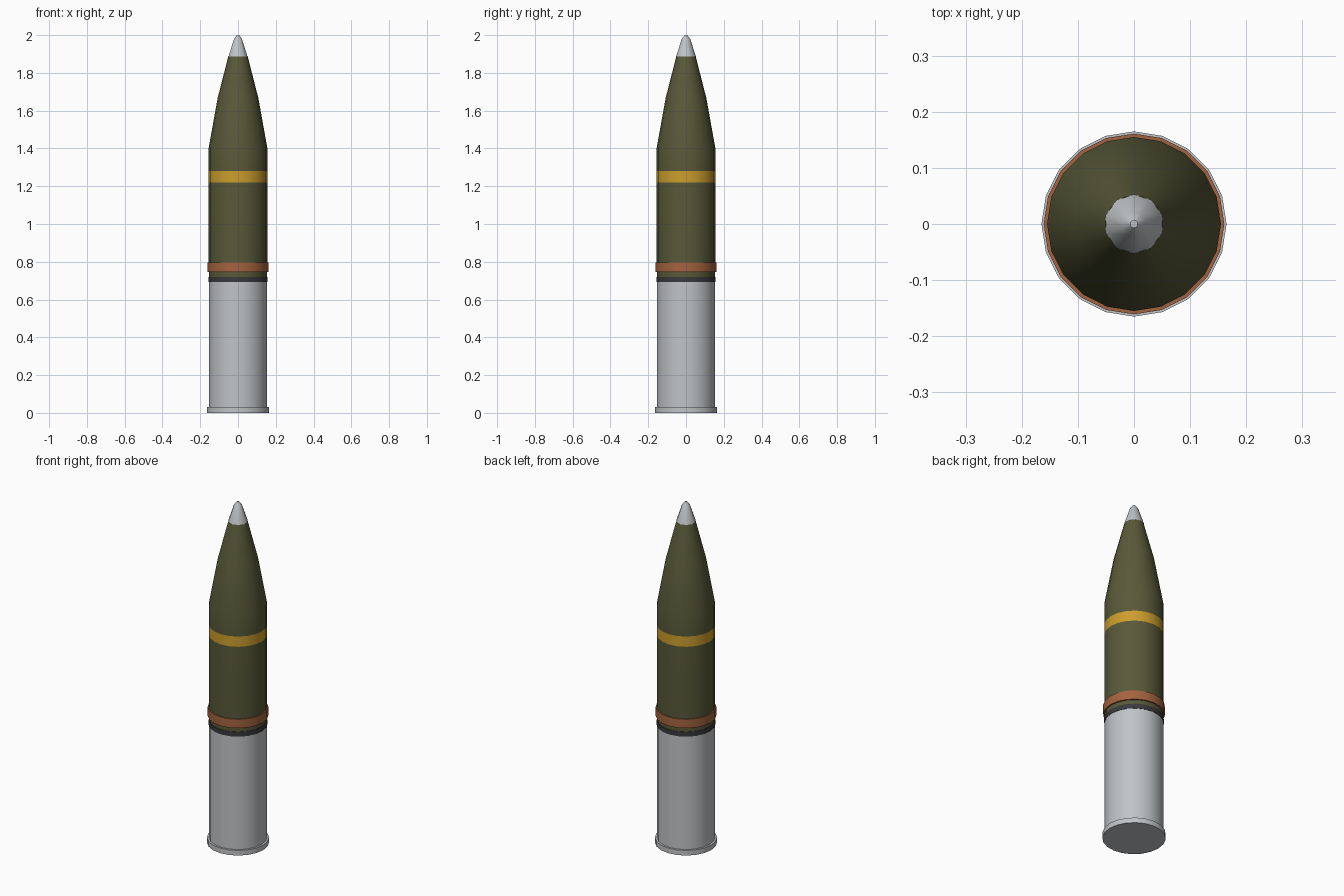
import bpy, bmesh, math

cube = bpy.data.objects.get("Cube")
if cube:
    bpy.data.objects.remove(cube, do_unlink=True)

SIDES = 20


def material(name, rgb):
    m = bpy.data.materials.new(name)
    m.use_nodes = True
    color = (*rgb, 1.0)
    m.diffuse_color = color
    m.node_tree.nodes["Principled BSDF"].inputs["Base Color"].default_value = color
    return m


steel = material("light_grey_steel", (0.53, 0.55, 0.57))
olive = material("olive_paint", (0.097, 0.1, 0.04))
yellow = material("yellow_paint", (0.6, 0.34, 0.026))
copper = material("copper", (0.37, 0.125, 0.05))
black = material("black_rubber", (0.042, 0.042, 0.047))


def lathe(name, profile, mats, sides=SIDES, stripe=None):
    """Capped lathe of (radius, height) points; stripe = heights using mats[1]."""
    bm = bmesh.new()
    rings = []
    for r, z in profile:
        angles = [math.tau * i / sides + math.pi / 2 for i in range(sides)]
        rings.append([bm.verts.new((r * math.cos(a), r * math.sin(a), z)) for a in angles])
    for low, high in zip(rings, rings[1:]):
        for i in range(sides):
            j = (i + 1) % sides
            bm.faces.new((low[i], low[j], high[j], high[i]))
    bm.faces.new(rings[0][::-1])
    bm.faces.new(rings[-1])
    if stripe:
        for f in bm.faces:
            if stripe[0] < f.calc_center_median().z < stripe[1]:
                f.material_index = 1
    bmesh.ops.recalc_face_normals(bm, faces=bm.faces)
    mesh = bpy.data.meshes.new(name)
    bm.to_mesh(mesh)
    bm.free()
    for m in mats:
        mesh.materials.append(m)
    obj = bpy.data.objects.new(name, mesh)
    bpy.context.collection.objects.link(obj)
    bpy.ops.object.select_all(action="DESELECT")
    obj.select_set(True)
    bpy.context.view_layer.objects.active = obj
    bpy.ops.object.shade_smooth_by_angle(angle=math.radians(40))
    return obj


# Cartridge case with its extractor rim
lathe("cartridge_case", [(0.165, 0), (0.165, 0.03), (0.154, 0.03), (0.154, 0.695)], [steel])

# Dark seal at the case mouth
lathe("mouth_seal", [(0.156, 0.693), (0.156, 0.72)], [black])

# Projectile body with a painted yellow stripe and tapering nose
lathe("projectile_body",
      [(0.153, 0.72), (0.153, 0.745), (0.155, 0.8), (0.155, 1.22), (0.155, 1.28),
       (0.155, 1.405), (0.107, 1.67), (0.051, 1.888)],
      [olive, yellow], stripe=(1.22, 1.28))

# Copper driving band
lathe("driving_band", [(0.161, 0.745), (0.161, 0.797)], [copper])

# Rounded nose fuze with fewer sides
lathe("nose_fuze", [(0.053, 1.886), (0.022, 1.98), (0.007, 2.0)], [steel], sides=SIDES // 2)
